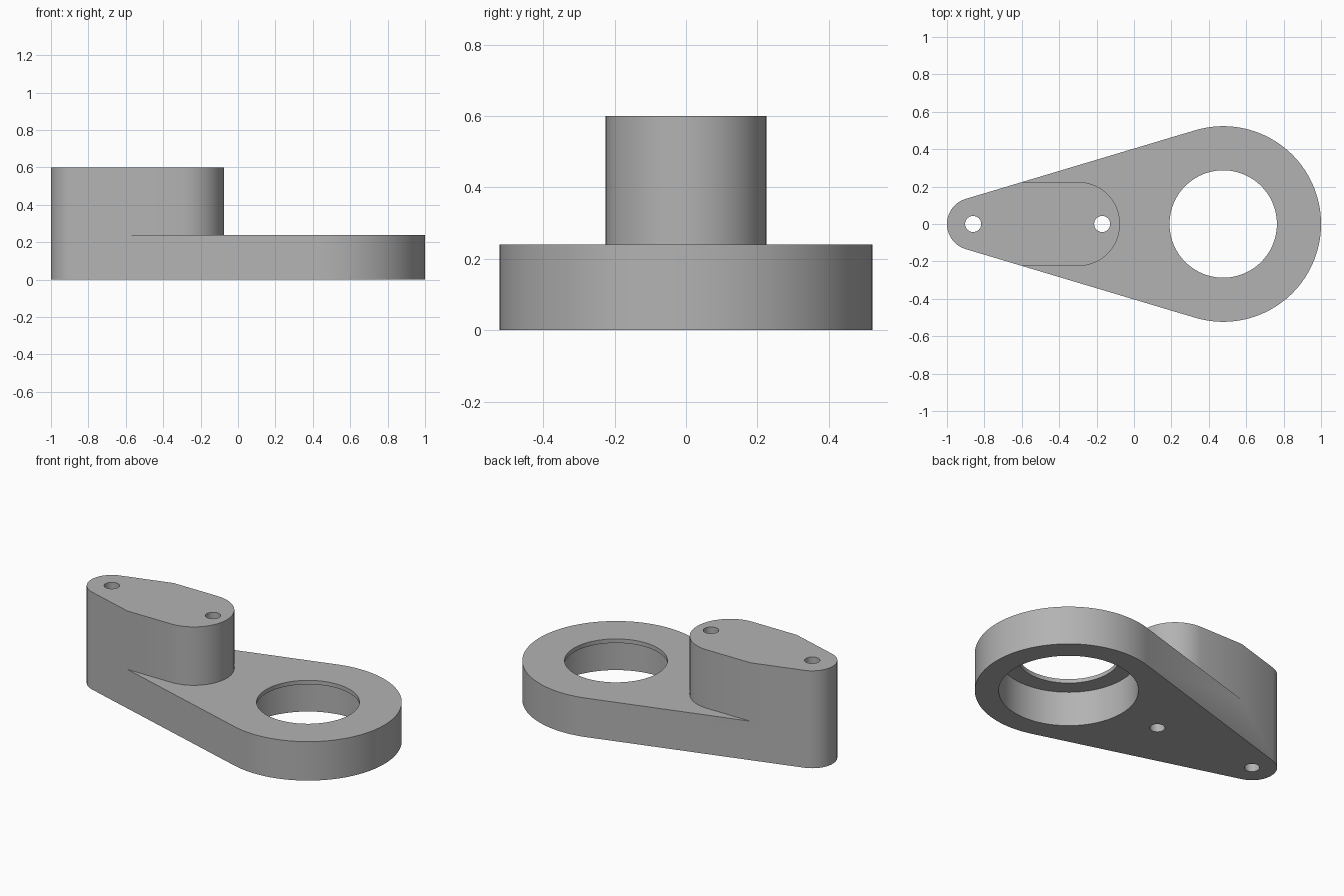
import bpy, bmesh
from math import sin, cos, pi, asin, radians

if "Cube" in bpy.data.objects:
    bpy.data.objects.remove(bpy.data.objects["Cube"])

HEIGHT, PLATE = 0.6, 0.24
RING_X, RING_R = 0.477, 0.523      # large end
TIP_X, TIP_R = -0.86, 0.14         # small end
BOSS_X, BOSS_R = -0.3, 0.225       # rounded end of the raised boss

grey = bpy.data.materials.new("plain_grey")
grey.use_nodes = True
grey.diffuse_color = (0.45, 0.45, 0.45, 1)
grey.node_tree.nodes["Principled BSDF"].inputs["Base Color"].default_value = (0.45, 0.45, 0.45, 1)


def arc(cx, r, start, end, steps):
    angles = [start + (end - start) * i / steps for i in range(steps + 1)]
    return [(cx + r * cos(a), r * sin(a)) for a in angles]


def prism(name, outline, z0, z1):
    bm = bmesh.new()
    face = bm.faces.new([bm.verts.new((x, y, z0)) for x, y in outline])
    top = bmesh.ops.extrude_face_region(bm, geom=[face])["geom"]
    verts = [v for v in top if isinstance(v, bmesh.types.BMVert)]
    bmesh.ops.translate(bm, verts=verts, vec=(0, 0, z1 - z0))
    bmesh.ops.recalc_face_normals(bm, faces=bm.faces)
    mesh = bpy.data.meshes.new(name)
    bm.to_mesh(mesh)
    bm.free()
    mesh.materials.append(grey)
    obj = bpy.data.objects.new(name, mesh)
    bpy.context.collection.objects.link(obj)
    return obj


def cut(body, outline, z0, z1):
    cutter = prism("cutter", outline, z0, z1)
    cutter.hide_render = True
    mod = body.modifiers.new("cut", 'BOOLEAN')
    mod.operation, mod.solver, mod.object = 'DIFFERENCE', 'EXACT', cutter
    bpy.context.view_layer.objects.active = body
    bpy.ops.object.modifier_apply(modifier=mod.name)
    bpy.data.objects.remove(cutter)


def circle(cx, r, steps):
    return arc(cx, r, 0, 2 * pi, steps)[:-1]


# Teardrop body: two round ends joined by tangent sides
t = pi / 2 + asin((RING_R - TIP_R) / (RING_X - TIP_X))
teardrop = arc(RING_X, RING_R, -t, t, 96) + arc(TIP_X, TIP_R, t, 2 * pi - t, 48)
body = prism("bracket_body", teardrop, 0, HEIGHT)

# Lower everything outside the boss to plate level
surround = arc(BOSS_X, BOSS_R, -pi / 2, pi / 2, 64)
surround += [(-1.2, BOSS_R), (-1.2, 1), (1.2, 1), (1.2, -1), (-1.2, -1), (-1.2, -BOSS_R)]
cut(body, surround, PLATE, 1)

# Stepped bearing bore: wide from below, thin lip on top
cut(body, circle(RING_X, 0.39, 96), -0.1, 0.215)
cut(body, circle(RING_X, 0.287, 96), 0.1, 0.4)

# Two bolt holes through the boss
for x in (TIP_X, -0.17):
    cut(body, circle(x, 0.043, 40), -0.1, 0.8)

bpy.ops.object.select_all(action='DESELECT')
body.select_set(True)
bpy.context.view_layer.objects.active = body
bpy.ops.object.shade_smooth_by_angle(angle=radians(30))
